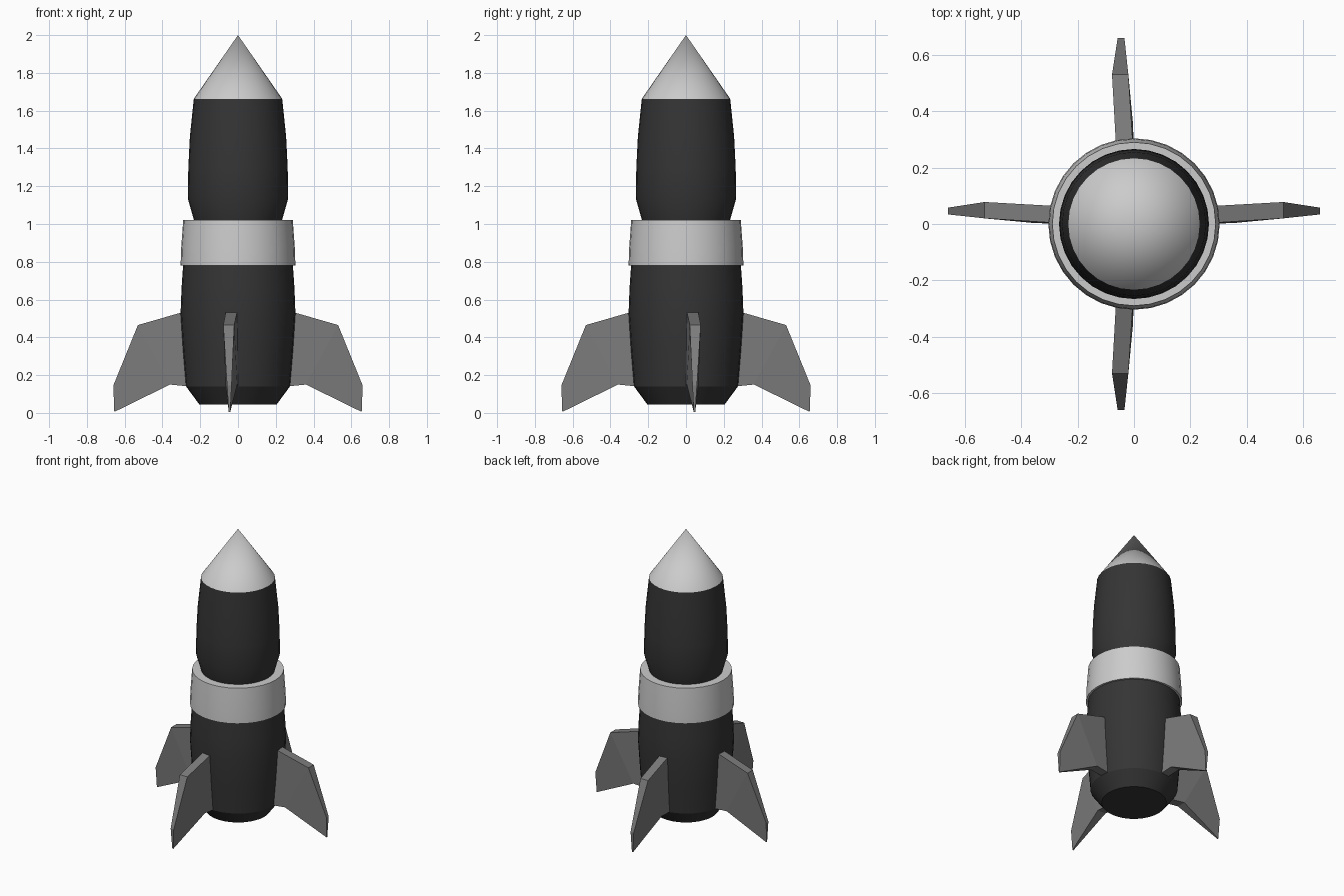
import bpy, bmesh, math

if "Cube" in bpy.data.objects:
    bpy.data.objects.remove(bpy.data.objects["Cube"])

SEG = 32


def material(name, v):
    m = bpy.data.materials.new(name)
    m.diffuse_color = (v, v, v, 1)
    m.use_nodes = True
    m.node_tree.nodes["Principled BSDF"].inputs["Base Color"].default_value = m.diffuse_color
    return m


dark = material("dark_grey", 0.035)
mid = material("mid_grey", 0.2)
light = material("light_grey", 0.55)


def finish(name, bm, mat, smooth=False):
    bmesh.ops.recalc_face_normals(bm, faces=bm.faces)
    me = bpy.data.meshes.new(name)
    bm.to_mesh(me)
    bm.free()
    me.materials.append(mat)
    ob = bpy.data.objects.new(name, me)
    bpy.context.collection.objects.link(ob)
    if smooth:
        bpy.ops.object.select_all(action='DESELECT')
        ob.select_set(True)
        bpy.context.view_layer.objects.active = ob
        bpy.ops.object.shade_smooth_by_angle(angle=math.radians(25))
    return ob


def lathe(name, profile, mat):
    """Revolve (radius, z) points around z; radius 0 becomes a pole."""
    bm = bmesh.new()
    rings = []
    for r, z in profile:
        n = SEG if r > 0 else 1
        rings.append([bm.verts.new((r * math.cos(2 * math.pi * i / SEG),
                                    r * math.sin(2 * math.pi * i / SEG), z)) for i in range(n)])
    for a, b in zip(rings, rings[1:]):
        for i in range(SEG):
            j = (i + 1) % SEG
            loop = [a[i % len(a)], a[j % len(a)], b[j % len(b)], b[i % len(b)]]
            bm.faces.new(list(dict.fromkeys(loop)))
    return finish(name, bm, mat, True)


# Fuselage sections
lathe("lower_body", [(0, 0.045), (0.205, 0.045), (0.275, 0.14), (0.291, 0.33),
                     (0.304, 0.53), (0.299, 0.66), (0.29, 0.79)], dark)
lathe("collar_ring", [(0.285, 0.78), (0.304, 0.78), (0.301, 0.87), (0.29, 1.022), (0.23, 1.022)], light)
lathe("upper_body", [(0.233, 1.02), (0.266, 1.135), (0.263, 1.3), (0.255, 1.46), (0.234, 1.663)], dark)
lathe("nose_cone", [(0.234, 1.663), (0, 2.0)], light)

# Fin outline: distance from axis, height, thickness range sideways
FIN = [(0.28, 0.537, 0.004, 0.064), (0.53, 0.465, 0.02, 0.078), (0.66, 0.145, 0.034, 0.058),
       (0.655, 0.005, 0.041, 0.049), (0.36, 0.15, 0.004, 0.066), (0.26, 0.14, 0.0, 0.06)]


def fin(name, flip, turn):
    bm = bmesh.new()
    lo = [bm.verts.new((flip * d, y0, z)) for d, z, y0, y1 in FIN]
    hi = [bm.verts.new((flip * d, y1, z)) for d, z, y0, y1 in FIN]
    for s in (lo, hi):
        bm.faces.new([s[0], s[1], s[4], s[5]])
        bm.faces.new([s[1], s[2], s[3], s[4]])
    for i in range(6):
        j = (i + 1) % 6
        bm.faces.new([lo[i], lo[j], hi[j], hi[i]])
    finish(name, bm, mid).rotation_euler.z = turn


# Two mirrored pairs of fins
fin("fin_right", 1, 0)
fin("fin_left", -1, 0)
fin("fin_back", 1, math.pi / 2)
fin("fin_front", -1, math.pi / 2)
